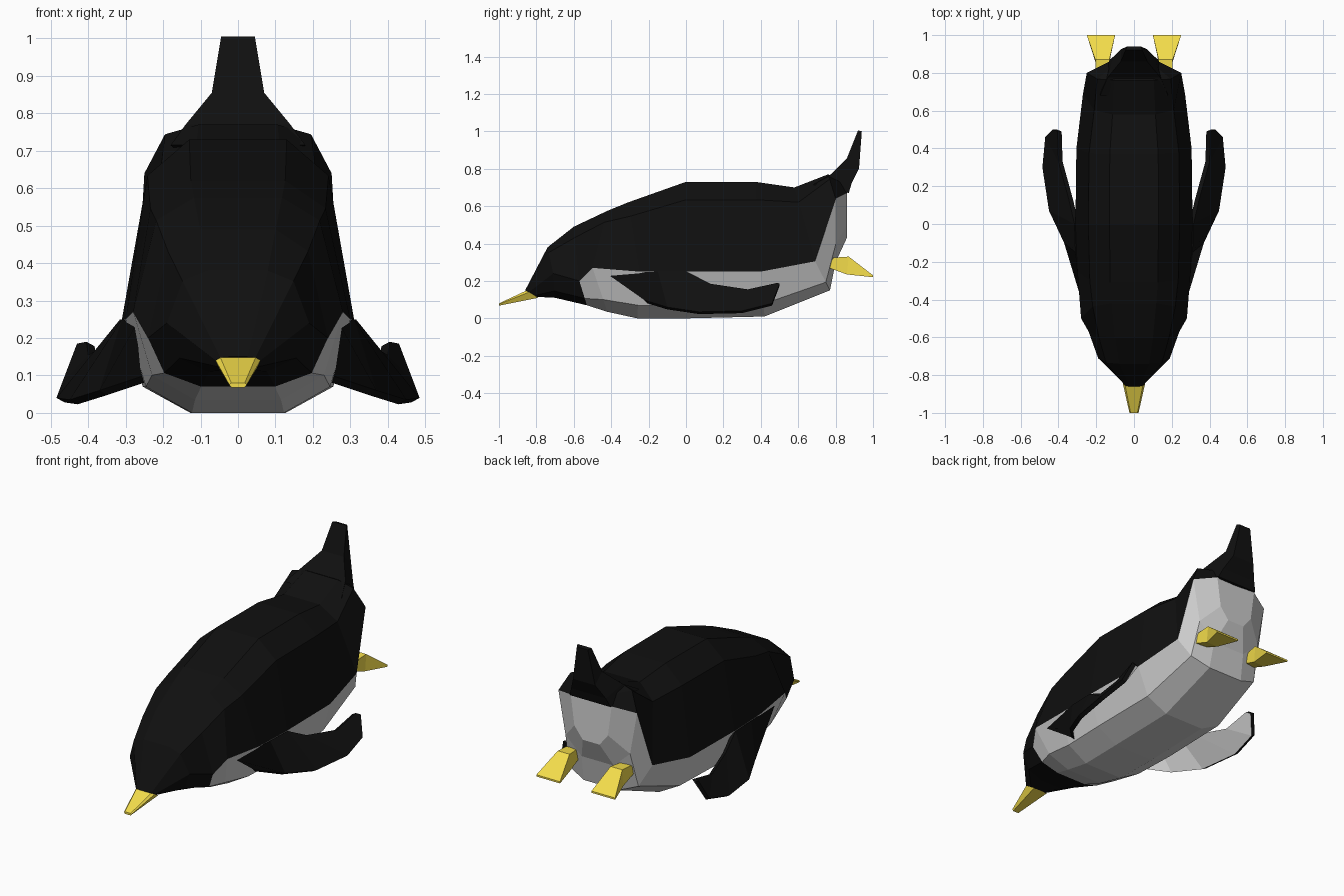
import bpy, bmesh
from mathutils import Vector

if "Cube" in bpy.data.objects:
    bpy.data.objects.remove(bpy.data.objects["Cube"])


def material(name, rgb):
    m = bpy.data.materials.new(name)
    m.diffuse_color = (*rgb, 1)
    m.use_nodes = True
    m.node_tree.nodes["Principled BSDF"].inputs["Base Color"].default_value = m.diffuse_color
    return m


BLACK = material("black", (0.005, 0.005, 0.005))
WHITE = material("white", (0.65, 0.65, 0.65))
YELLOW = material("yellow", (0.9, 0.72, 0.07))


def loft(name, rings, mats, pick=lambda i, j: 0, cap=0, side=1):
    """Skin closed rings of points; pick(ring, edge) gives the material slot."""
    bm = bmesh.new()
    vs = [[bm.verts.new((x * side, y, z)) for x, y, z in r] for r in rings]
    n = len(rings[0])
    for i in range(len(vs) - 1):
        for j in range(n):
            k = (j + 1) % n
            f = bm.faces.new((vs[i][j], vs[i][k], vs[i + 1][k], vs[i + 1][j]))
            f.material_index = pick(i, j)
    bm.faces.new(vs[0])
    bm.faces.new(vs[-1]).material_index = cap
    bmesh.ops.recalc_face_normals(bm, faces=bm.faces)
    me = bpy.data.meshes.new(name)
    bm.to_mesh(me)
    bm.free()
    for m in mats:
        me.materials.append(m)
    ob = bpy.data.objects.new(name, me)
    bpy.context.collection.objects.link(ob)
    return ob


def body_ring(ty, tz, my, mz, w, by, bz):
    """Ten-sided section from its top, widest side and bottom points."""
    def mix(a, b, t):
        return a + (b - a) * t
    half = [(.42 * w, ty, tz),
            (.78 * w, mix(ty, my, .2), mix(tz, mz, .2)),
            (w, my, mz),
            (.82 * w, mix(by, my, .28), mix(bz, mz, .28)),
            (.41 * w, by, bz)]
    return half + [(-x, y, z) for x, y, z in reversed(half)]


# body: beak end to rump, black back and white belly
sections = [(-.86, .15, -.84, .14, .06, -.80, .115),
            (-.74, .38, -.71, .24, .19, -.70, .11),
            (-.60, .49, -.57, .20, .24, -.53, .07),
            (-.42, .575, -.50, .27, .28, -.42, .035),
            (-.31, .62, -.25, .25, .30, -.26, 0),
            (0, .73, 0, .25, .31, 0, 0),
            (.37, .73, .40, .25, .305, .42, .01),
            (.58, .70, .69, .305, .27, .77, .15),
            (.76, .77, .80, .64, .25, .80, .30),
            (.84, .74, .86, .67, .13, .86, .43)]
loft("body", [body_ring(*s) for s in sections], [BLACK, WHITE],
     lambda i, j: int(i >= 2 and 2 <= j <= 6), cap=1)


def quad(xf, yf, zf, xb, yb, zb):
    return [(-xf, yf, zf), (xf, yf, zf), (xb, yb, zb), (-xb, yb, zb)]


# upright tail
loft("tail", [quad(.18, .68, .715, .13, .87, .67),
              quad(.14, .775, .77, .11, .885, .72),
              quad(.07, .86, .855, .07, .925, .80),
              quad(.045, .92, 1.005, .035, .94, 1.0)], [BLACK])

# beak
loft("beak", [[(-.05, -.84, .155), (.05, -.84, .155), (.06, -.84, .14),
               (.045, -.79, .11), (-.045, -.79, .11), (-.06, -.84, .14)],
              [(-.018, -1, .08), (.018, -1, .08), (.024, -1, .076),
               (.018, -1, .068), (-.018, -1, .068), (-.024, -1, .076)]],
     [YELLOW])

# flippers: (upper edge, lower edge) pairs, white underneath
flipper = [((.27, -.43, .24), (.25, -.23, .10)),
           ((.31, -.15, .25), (.37, -.10, .06)),
           ((.315, .0, .25), (.45, .07, .035)),
           ((.345, .13, .185), (.485, .30, .04)),
           ((.40, .33, .155), (.47, .46, .08)),
           ((.405, .49, .19), (.43, .50, .185))]
inset = Vector((-.022, 0, -.012))
flipper_rings = [[Vector(u), Vector(l), Vector(l) + inset, Vector(u) + inset]
                 for u, l in flipper]

# webbed feet: (inner x, outer x, y top, z top, y bottom, z bottom)
foot = [(.14, .205, .79, .325, .75, .275),
        (.13, .205, .87, .33, .86, .235),
        (.10, .25, 1.0, .23, 1.0, .22)]
foot_rings = [[(a, yt, zt), (b, yt, zt), (b, yb, zb), (a, yb, zb)]
              for a, b, yt, zt, yb, zb in foot]

for side, label in ((1, "right"), (-1, "left")):
    loft("flipper_" + label, flipper_rings, [BLACK, WHITE],
         lambda i, j: int(j == 2), side=side)
    loft("foot_" + label, foot_rings, [YELLOW], side=side)
